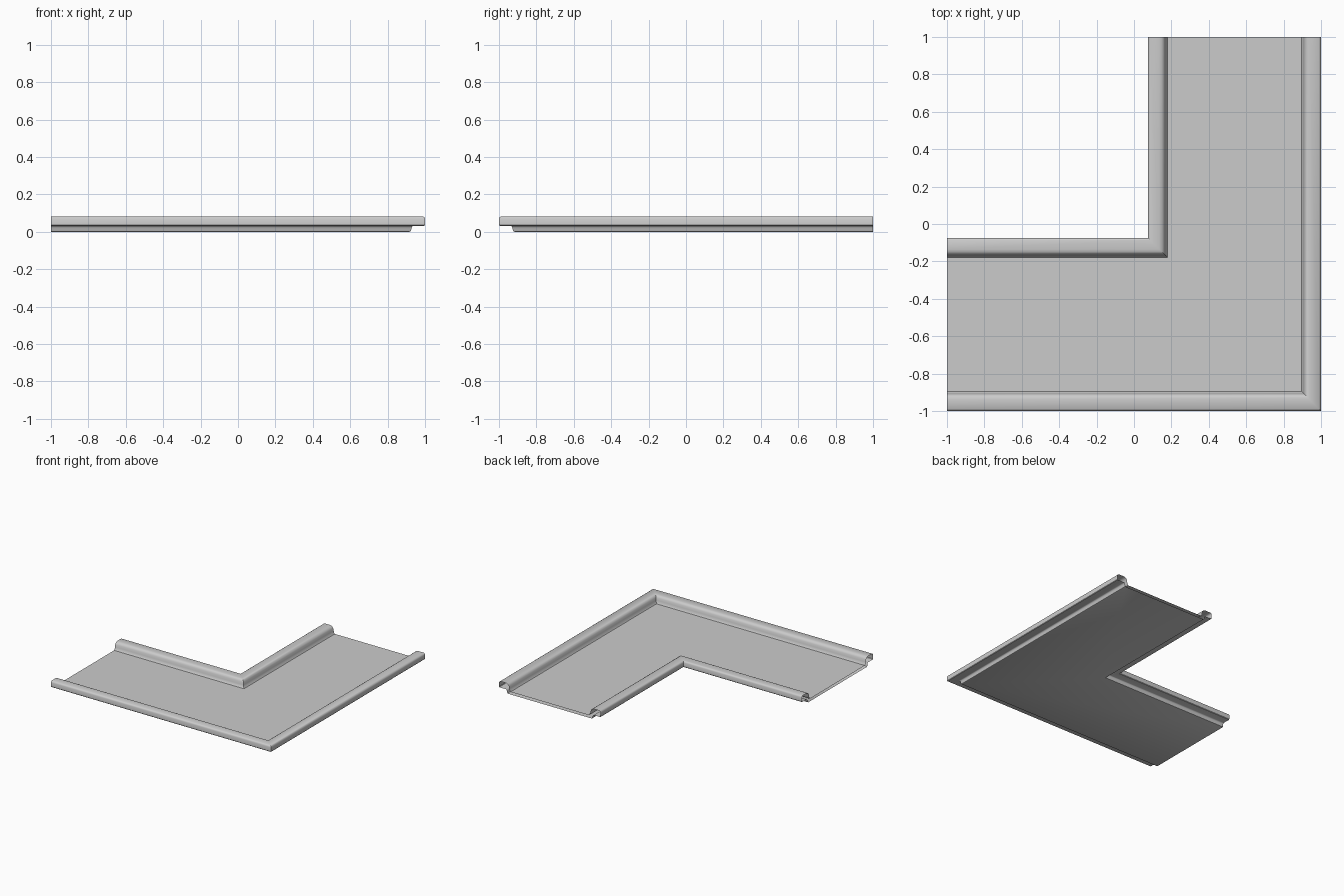
import bpy, bmesh, math

if "Cube" in bpy.data.objects:
    bpy.data.objects.remove(bpy.data.objects["Cube"])

WIDTH = 0.925  # distance from the outer edge to the inner edge

# Half cross-section of the rim: (distance from edge, height)
rim_top = [(0, 0.037), (0, 0.070), (0.004, 0.078), (0.012, 0.083), (0.060, 0.083),
           (0.072, 0.081), (0.083, 0.075), (0.090, 0.064), (0.094, 0.045),
           (0.098, 0.030), (0.105, 0.021)]
rim_under = [(0.003, 0.033), (0.008, 0.032), (0.062, 0.032), (0.068, 0.029),
             (0.072, 0.022), (0.074, 0.010), (0.077, 0.003), (0.083, 0.0)]


def mirrored(points):
    return [(WIDTH - d, z) for d, z in reversed(points)]


# Closed section: both rims with the flat pan between them
section = rim_top + mirrored(rim_top) + mirrored(rim_under)[::-1] + rim_under[::-1]

bm = bmesh.new()


def run(place):
    return [bm.verts.new((*place(d), z)) for d, z in section]


# Sweep the section round the mitred corner, leaving both ends open
rows = [run(lambda d: (-1, -1 + d)),
        run(lambda d: (1 - d, -1 + d)),
        run(lambda d: (1 - d, 1))]

# Section order is top left-to-right, underside of inner rim, then outer rim
n_top, n_under = len(rim_top), len(rim_under)
order = list(range(2 * n_top))
order += list(range(2 * n_top, 2 * n_top + n_under))
order += list(range(2 * n_top + n_under, 2 * n_top + 2 * n_under))

for a, b in zip(rows, rows[1:]):
    for i, j in zip(order, order[1:] + order[:1]):
        bm.faces.new((a[i], b[i], b[j], a[j]))

# Upper faces must point outwards
pan = max(bm.faces, key=lambda f: f.calc_center_median().z * (abs(f.normal.z) > 0.99))
bm.normal_update()
pan = max((f for f in bm.faces if abs(f.normal.z) > 0.99),
          key=lambda f: f.calc_center_median().z)
if pan.normal.z < 0:
    bmesh.ops.reverse_faces(bm, faces=bm.faces[:])

mesh = bpy.data.meshes.new("corner_channel")
bm.to_mesh(mesh)
bm.free()
channel = bpy.data.objects.new("corner_channel", mesh)
bpy.context.collection.objects.link(channel)

# Smooth rims, crisp mitre and pan edges
bpy.context.view_layer.objects.active = channel
channel.select_set(True)
bpy.ops.object.shade_smooth_by_angle(angle=math.radians(35))
